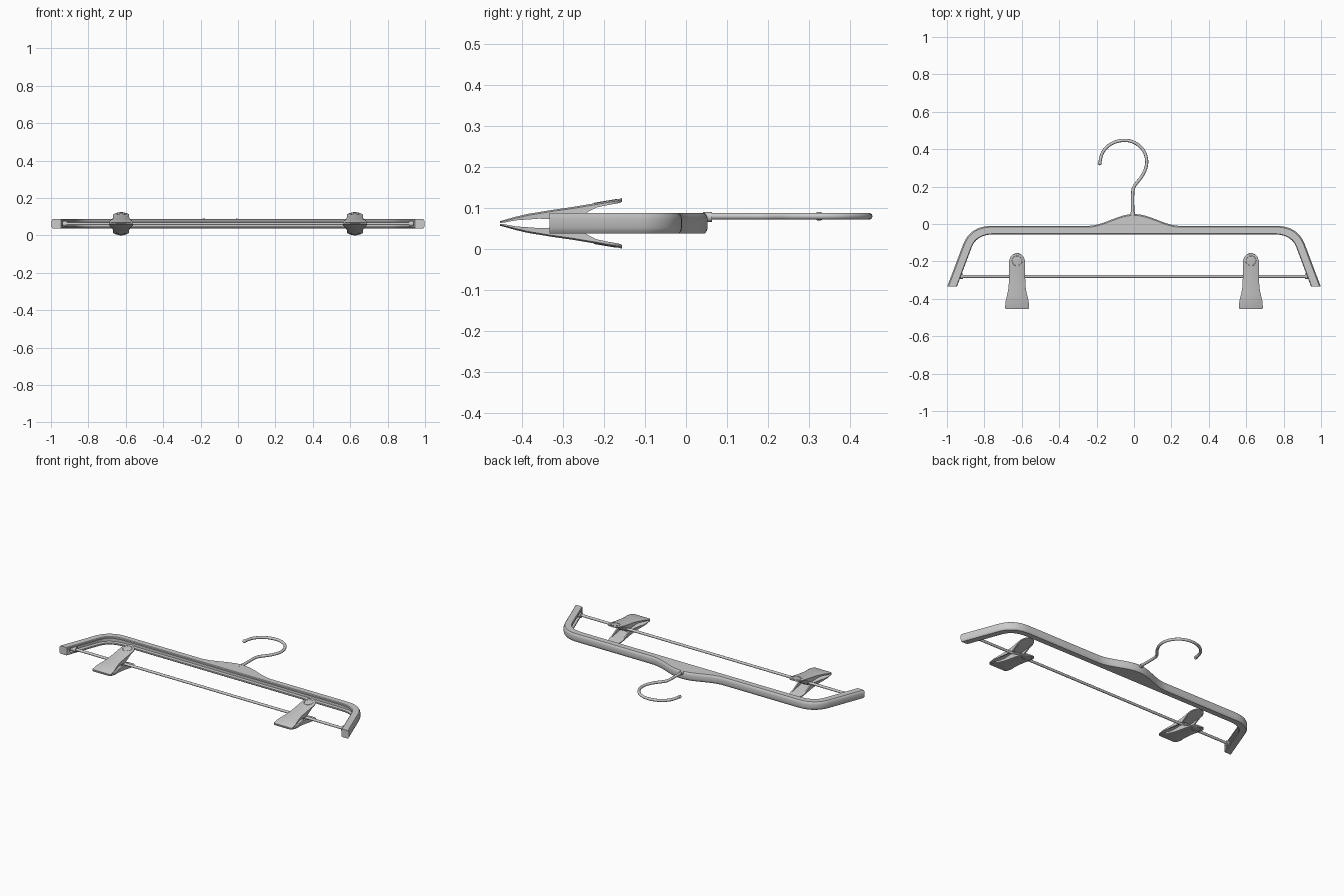
import bpy, bmesh, math
from mathutils import Vector, Matrix

if "Cube" in bpy.data.objects:
    bpy.data.objects.remove(bpy.data.objects["Cube"])

ZC = 0.0625  # mid height of the flat-lying hanger


def finish(name, bm, angle=35):
    bmesh.ops.recalc_face_normals(bm, faces=bm.faces)
    me = bpy.data.meshes.new(name)
    bm.to_mesh(me)
    bm.free()
    ob = bpy.data.objects.new(name, me)
    bpy.context.collection.objects.link(ob)
    bpy.ops.object.select_all(action='DESELECT')
    ob.select_set(True)
    bpy.context.view_layer.objects.active = ob
    bpy.ops.object.shade_smooth_by_angle(angle=math.radians(angle))
    return ob


def loft(name, rings, angle=35):
    # skin a list of equal closed cross-sections and cap both ends
    bm = bmesh.new()
    vs = [[bm.verts.new(p) for p in r] for r in rings]
    n = len(rings[0])
    for a, b in zip(vs, vs[1:]):
        for i in range(n):
            j = (i + 1) % n
            bm.faces.new((a[i], a[j], b[j], b[i]))
    bm.faces.new(vs[0])
    bm.faces.new(vs[-1])
    return finish(name, bm, angle)


def cylinder_x(name, x0, x1, y, z, r, seg=20):
    return loft(name, [[(x, y + r * math.cos(2 * math.pi * i / seg), z + r * math.sin(2 * math.pi * i / seg))
                        for i in range(seg)] for x in (x0, x1)])


def wire(name, pts, r, kind='NURBS', res=8):
    cu = bpy.data.curves.new(name, 'CURVE')
    cu.dimensions = '3D'
    cu.bevel_depth = r
    cu.bevel_resolution = 3
    cu.use_fill_caps = True
    sp = cu.splines.new(kind)
    sp.points.add(len(pts) - 1)
    for p, c in zip(sp.points, pts):
        p.co = (*c, 1)
    if kind == 'NURBS':
        sp.order_u = 4
        sp.use_endpoint_u = True
        sp.resolution_u = res
    ob = bpy.data.objects.new(name, cu)
    bpy.context.collection.objects.link(ob)
    return ob


def bez(a, b, c, t):
    a, b, c = Vector(a), Vector(b), Vector(c)
    return a * (1 - t) ** 2 + b * 2 * t * (1 - t) + c * t * t


# hanger body: paired outer / inner outlines for the right half, then mirrored
half = []
for i in range(17):
    x = 0.25 * i / 16
    half.append((Vector((x, -0.01 + 0.063 * math.cos(math.pi * x / 0.5) ** 2)), Vector((x, -0.055)), 1))
for i in range(13):
    t = i / 12
    half.append((bez((0.76, -0.01), (0.877, -0.01), (0.915, -0.113), t),
                 bez((0.745, -0.055), (0.842, -0.055), (0.868, -0.125), t), 1))
o0, i0 = half[-1][0], half[-1][1]
o1, i1 = Vector((0.998, -0.333)), Vector((0.946, -0.333))
for t, g in ((0.45, 1), (0.9, 1), (0.905, 0), (0.97, 0), (1, 0)):
    half.append((o0.lerp(o1, t), i0.lerp(i1, t), g))
stations = [(Vector((-o.x, o.y)), Vector((-i.x, i.y)), g) for o, i, g in half[:0:-1]] + half


def body_ring(o, i, g):
    d = (i - o)
    w = d.length
    d.normalize()
    h, b = 0.025, 0.007
    gd = 0.018 * g + 0.0005
    prof = [(0, -h + 2 * b), (0.002, -h + b), (b, -h), (w - 0.004, -h), (w, -h + 0.004), (w, -0.013),
            (w - gd, -0.011), (w - gd, 0.011), (w, 0.013), (w, h - 0.004), (w - 0.004, h),
            (b, h), (0.002, h - b), (0, h - 2 * b)]
    return [(o.x + d.x * s, o.y + d.y * s, ZC + z) for s, z in prof]


loft("hanger_body", [body_ring(*s) for s in stations], 30)

# trouser rod and end sockets
cylinder_x("cross_rod", -0.945, 0.945, -0.28, ZC, 0.008)
for s in (-1, 1):
    cylinder_x("rod_socket", s * 0.915, s * 0.95, -0.28, ZC, 0.015)

# hook: neck, swan bend and round top
hz = 0.08
pts = [(-0.007, 0.02, hz), (-0.007, 0.1, hz), (-0.008, 0.17, hz), (-0.004, 0.2, hz), (0.035, 0.243, hz)]
for k in range(-1, 11):
    a = math.radians(-18 + 18 * k)
    rx = 0.12 if k < 6 else 0.134
    pts.append((-0.05 + rx * math.cos(a), 0.332 + 0.117 * math.sin(a), hz))
pts.append((-0.183, 0.322, hz))
wire("hook", pts, 0.0085)
bm = bmesh.new()
bmesh.ops.create_uvsphere(bm, u_segments=16, v_segments=10, radius=0.011,
                          matrix=Matrix.Translation((-0.183, 0.325, hz)))
finish("hook_tip", bm, 60)
bm = bmesh.new()
bmesh.ops.create_cone(bm, cap_ends=True, segments=20, radius1=0.012, radius2=0.012, depth=0.022,
                      matrix=Matrix.Translation((-0.007, 0.053, hz - 0.002)) @ Matrix.Rotation(math.pi / 2, 4, 'X'))
finish("hook_collar", bm)

# clip jaw stations: y, half width, outer height, side flange depth
JAW = [(-.455, .06, .068, .004), (-.447, .064, .07, .006), (-.415, .062, .079, .009), (-.385, .055, .086, .014),
       (-.36, .049, .09, .016), (-.33, .045, .095, .022), (-.28, .043, .102, .034), (-.25, .043, .107, .022),
       (-.22, .043, .112, .011), (-.195, .042, .1165, .01), (-.175, .035, .12, .01),
       (-.162, .022, .1225, .01), (-.156, .008, .1245, .009)]


def jaw_ring(cx, side, y, w, z, d):
    e, th = min(0.008, w * 0.3), min(0.009, d)
    prof = [(-w, z - d), (-w, z - th * 0.4), (-w + e, z), (w - e, z), (w, z - th * 0.4), (w, z - d),
            (w - e, z - d), (w - e, z - th), (-w + e, z - th), (-w + e, z - d)]
    return [(cx + x, y, ZC + side * (q - ZC)) for x, q in prof]


for cx in (-0.625, 0.625):
    for side, label in ((1, "upper"), (-1, "lower")):
        loft("clip_jaw_" + label, [jaw_ring(cx, side, *s) for s in JAW], 30)
        # round finger mark on the grip
        bpy.ops.mesh.primitive_torus_add(major_segments=28, minor_segments=8, major_radius=0.027,
                                         minor_radius=0.002, location=(cx, -0.197, ZC + side * (0.1155 - ZC)),
                                         rotation=(side * math.atan(0.17), 0, 0))
        ring = bpy.context.object
        ring.name = "clip_grip_ring_" + label
        bpy.ops.object.shade_smooth()
    # coil spring around the rod
    coil = [(cx - 0.028 + 0.056 * k / 96, -0.28 + 0.013 * math.cos(k * math.pi / 8),
             ZC + 0.013 * math.sin(k * math.pi / 8)) for k in range(97)]
    wire("clip_spring", coil, 0.0035, 'POLY')
